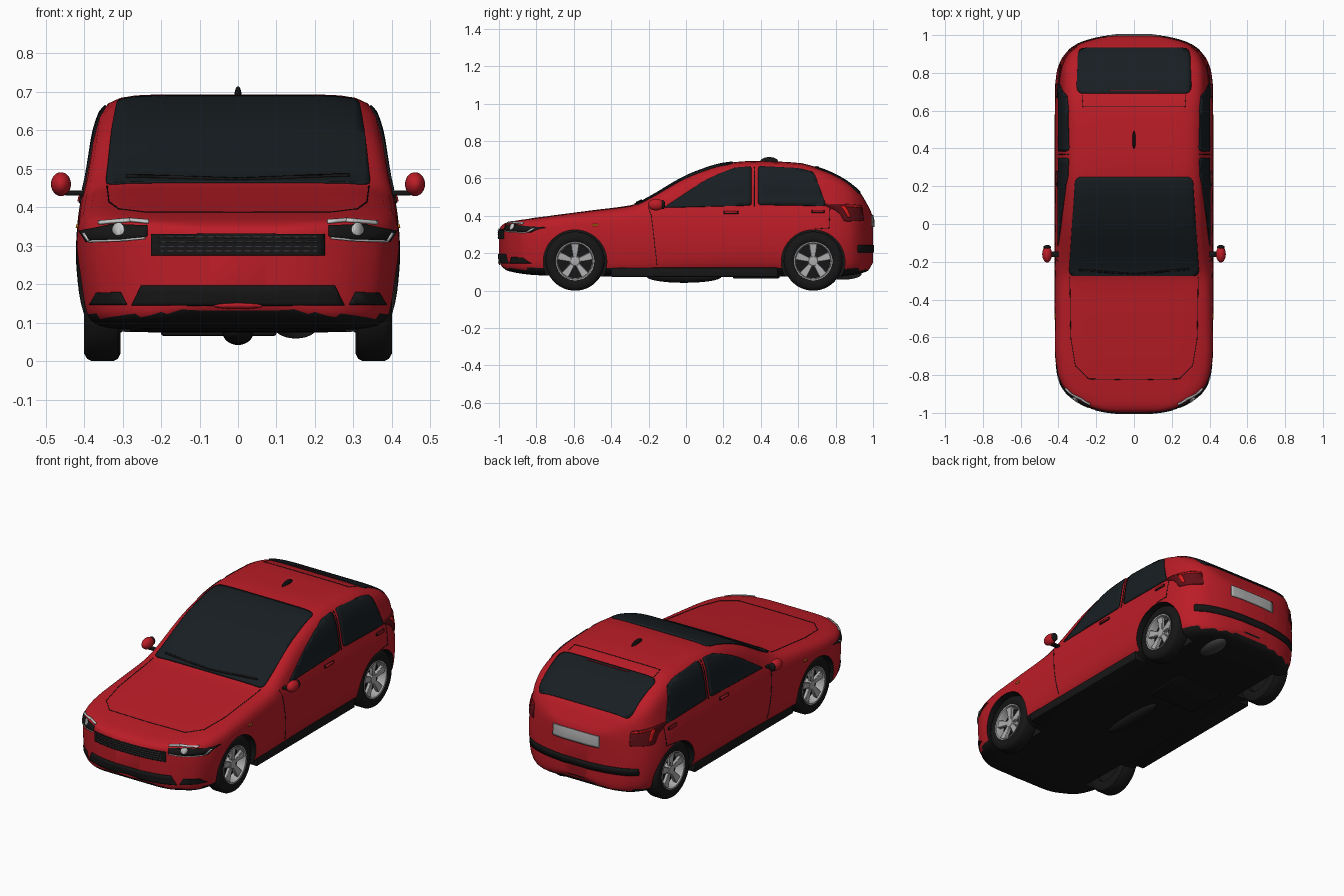
import bpy, bmesh
from math import sin, cos, pi, radians
from mathutils import Vector, Matrix
from mathutils.bvhtree import BVHTree

if "Cube" in bpy.data.objects:
    bpy.data.objects.remove(bpy.data.objects["Cube"])


def material(name, r, g, b):
    m = bpy.data.materials.new(name)
    m.diffuse_color = (r, g, b, 1)
    m.use_nodes = True
    m.node_tree.nodes["Principled BSDF"].inputs["Base Color"].default_value = m.diffuse_color
    return m


RED = material("red_paint", .5, .012, .02)
BLACK = material("black_trim", .008, .008, .008)
GLASS = material("dark_glass", .009, .013, .016)
SILVER = material("silver", .42, .42, .43)
WHITE = material("white_lamp", .8, .8, .8)
LAMP = material("dark_red_lamp", .12, .005, .008)
BRIGHT = material("bright_red_lamp", .7, .01, .01)
AMBER = material("amber", .8, .25, .01)
GREY = material("grey_metal", .05, .05, .052)


def finish(name, bm, mats, mirror=False, thick=0, angle=40):
    bmesh.ops.recalc_face_normals(bm, faces=bm.faces)
    me = bpy.data.meshes.new(name)
    bm.to_mesh(me)
    bm.free()
    ob = bpy.data.objects.new(name, me)
    bpy.context.collection.objects.link(ob)
    for m in mats:
        me.materials.append(m)
    if thick:
        s = ob.modifiers.new("thickness", 'SOLIDIFY')
        s.thickness, s.offset = thick, 0
    if mirror:
        ob.modifiers.new("mirror", 'MIRROR')
    smooth(ob, angle)
    return ob


def smooth(ob, angle=40):
    bpy.ops.object.select_all(action='DESELECT')
    ob.select_set(True)
    bpy.context.view_layer.objects.active = ob
    bpy.ops.object.shade_smooth_by_angle(angle=radians(angle))


def curve(*p):
    """Smooth monotone interpolation through points."""
    d = [(b[1] - a[1]) / (b[0] - a[0]) for a, b in zip(p, p[1:])]
    m = [d[0]] + [0 if a * b <= 0 else 2 * a * b / (a + b) for a, b in zip(d, d[1:])] + [d[-1]]

    def f(t):
        t = min(max(t, p[0][0]), p[-1][0])
        i = max(k for k in range(len(d)) if p[k][0] <= t)
        h = p[i + 1][0] - p[i][0]
        s = (t - p[i][0]) / h
        return (p[i][1] * (1 + 2 * s) * (1 - s) ** 2 + p[i + 1][1] * s * s * (3 - 2 * s)
                + h * (m[i] * s * (1 - s) ** 2 + m[i + 1] * s * s * (s - 1)))
    return f


# Body shell: rounded cross-sections lofted along y
plan = curve((-1, .08), (-.99, .16), (-.97, .235), (-.935, .305), (-.87, .375), (-.78, .408), (-.65, .42),
             (.7, .42), (.8, .41), (.88, .38), (.95, .3), (.985, .19), (1, .08))
top = curve((-1, .325), (-.985, .35), (-.95, .366), (-.8, .39), (-.5, .43), (-.3, .456), (-.26, .467),
            (-.2, .497), (0, .612), (.1, .652), (.2, .68), (.35, .693), (.5, .69), (.61, .682), (.72, .652),
            (.825, .605), (.93, .525), (.97, .46), (.99, .42), (1, .38))
bottom = curve((-1, .16), (-.985, .13), (-.95, .105), (-.8, .083), (-.5, .075), (.8, .075), (.9, .085),
               (.97, .105), (1, .15))
taper = curve((.07, .94), (.12, .96), (.2, .987), (.28, 1), (.36, .99), (.42, .97), (.46, .945),
              (.66, .87), (.7, .85))
N, S, POW = 16, 96, 9
square = [(1, -1 + 2 * i / N) for i in range(N)] + [(1 - 2 * i / N, 1) for i in range(N)]
square += [(-a, -b) for a, b in square]
bm = bmesh.new()
rings = []
for k in range(S + 1):
    y = sin(pi / 2 * (2 * k / S - 1))
    zt, zb = top(y), bottom(y)
    ring = []
    for a, b in square:
        r = (abs(a) ** POW + abs(b) ** POW) ** (-1 / POW)
        z = (zt + zb) / 2 + b * r * (zt - zb) / 2
        ring.append(bm.verts.new((a * r * plan(y) * taper(z), y, z)))
    rings.append(ring)
for r0, r1 in zip(rings, rings[1:]):
    for i in range(4 * N):
        j = (i + 1) % (4 * N)
        bm.faces.new((r0[i], r0[j], r1[j], r1[i]))
bm.faces.new(rings[0])
bm.faces.new(rings[-1])
bmesh.ops.recalc_face_normals(bm, faces=bm.faces)
for f in bm.faces:
    f.material_index = int(f.normal.z < -.5)
BODY = BVHTree.FromBMesh(bm)
body = finish("body", bm, [RED, BLACK])

# Wheel arches cut out of the body
WHEEL_Y = (-.593, .68)
bm = bmesh.new()
for y in WHEEL_Y:
    for x in (-.38, .38):
        bmesh.ops.create_cone(bm, cap_ends=True, segments=48, radius1=.17, radius2=.17, depth=.2,
                              matrix=Matrix.Translation((x, y, .155)) @ Matrix.Rotation(pi / 2, 4, 'Y'))
for f in bm.faces:
    f.material_index = 1
cutter = finish("arch_cutter", bm, [RED, BLACK])
cutter.hide_render = True
mod = body.modifiers.new("arches", 'BOOLEAN')
mod.operation, mod.solver, mod.object = 'DIFFERENCE', 'EXACT', cutter
bpy.context.view_layer.objects.active = body
bpy.ops.object.modifier_apply(modifier="arches")
bpy.data.objects.remove(cutter)
smooth(body)

# Panels laid onto the body: view letter -> (axis, sign)
VIEW = {'side': (0, 1), 'front': (1, -1), 'back': (1, 1), 'top': (2, 1)}


def rounded(pts, r):
    out = []
    for i, p in enumerate(pts):
        p, a, b = Vector(p), Vector(pts[i - 1]), Vector(pts[(i + 1) % len(pts)])
        a = p + (a - p).normalized() * min(r, (a - p).length * .45)
        b = p + (b - p).normalized() * min(r, (b - p).length * .45)
        out += [a.lerp(p, t).lerp(p.lerp(b, t), t) for t in (0, .25, .5, .75, 1)]
    return out


def panel(name, view, polys, mat, mirror=False, lift=.002, r=0):
    axis, sign = VIEW[view]
    bm = bmesh.new()
    for poly in polys:
        vs = []
        for p in (rounded(poly, r) if r else poly):
            co = list(p)
            co.insert(axis, 2 * sign)
            vs.append(bm.verts.new(co))
        bm.faces.new(vs)
    for ax in {0, 1, 2} - {axis}:
        for k in range(-39, 40):
            no = Vector((0, 0, 0))
            no[ax] = 1
            bmesh.ops.bisect_plane(bm, geom=bm.verts[:] + bm.edges[:] + bm.faces[:],
                                   plane_co=no * (k * .025 + .003), plane_no=no)
    ray = Vector((0, 0, 0))
    ray[axis] = -sign
    for v in bm.verts:
        hit, no, _, _ = BODY.ray_cast(v.co, ray)
        if hit is None:
            hit, no, _, _ = BODY.find_nearest(v.co + ray * 1.3)
        v.co = hit + no * lift
    return finish(name, bm, [mat], mirror, thick=.006)


def line(name, view, pts, mat, width=.004, mirror=False, lift=0):
    quads = []
    for a, b in zip(pts, pts[1:]):
        a, b = Vector(a), Vector(b)
        n = (b - a).orthogonal().normalized() * width / 2
        quads.append([a + n, b + n, b - n, a - n])
    return panel(name, view, quads, mat, mirror, lift)


def rect(x0, x1, z0, z1):
    return [(x0, z0), (x1, z0), (x1, z1), (x0, z1)]


def disc(x, z, r):
    return [(x + r * cos(k * pi / 10), z + r * sin(k * pi / 10)) for k in range(20)]


# Glass
panel("windscreen", 'top', [[(-.345, -.275), (.345, -.275), (.31, .25), (-.31, .25)]], GLASS, r=.035)
panel("rear_window", 'top', [[(-.305, .69), (.305, .69), (.295, .93), (-.295, .93)]], GLASS, r=.04)
panel("front_side_window", 'side', [[(-.12, .443), (.35, .455), (.35, .662), (.26, .655), (.17, .622), (.07, .57)]],
      GLASS, True, r=.015)
panel("rear_side_window", 'side', [[(.385, .458), (.75, .452), (.685, .63), (.61, .652), (.385, .664)]],
      GLASS, True, r=.02)
# Front: lamps and grilles
panel("headlamp", 'front', [[(.235, .352), (.33, .354), (.41, .338), (.392, .31), (.3, .312), (.235, .325)]], BLACK, True)
line("headlamp_upper_strip", 'front', [(.232, .36), (.28, .364), (.36, .358)], WHITE, .006, True, .004)
line("headlamp_lower_strip", 'front', [(.24, .32), (.3, .314), (.383, .311), (.398, .332)], WHITE, .005, True, .004)
panel("headlamp_lens", 'front', [disc(.308, .341, .015)], WHITE, True, .005)
panel("grille", 'front', [rect(-.225, .225, .275, .33)], BLACK)
for k in range(4):
    line("grille_bar", 'front', [(-.205, .286 + k * .012), (.205, .286 + k * .012)], GREY, .003, lift=.004)
panel("lower_grille", 'front', [[(-.275, .145), (.275, .145), (.25, .197), (-.25, .197)]], BLACK)
panel("lower_lip", 'front', [[(x * 4.5, .146 + (z - .146) * .5) for x, z in disc(0, .146, .014)]], RED, lift=.005)
panel("fog_lamp_recess", 'front', [[(.288, .147), (.383, .147), (.365, .178), (.305, .18)]], BLACK, True)
# Rear: lamps, plate and bumper strip
panel("tail_lamp", 'back', [[(.3, .375), (.392, .37), (.397, .465), (.305, .455)]], LAMP, True, r=.01)
line("tail_lamp_strip", 'back', [(.31, .447), (.38, .452), (.378, .39)], BRIGHT, .008, True, .004)
panel("number_plate", 'back', [rect(-.145, .145, .34, .405)], SILVER, lift=.004)
panel("rear_bumper_strip", 'back', [[(-.345, .205), (.345, .205), (.345, .245), (-.345, .245)]], BLACK, r=.01)
# Panel gaps, handles and small lamps
line("bonnet_gap", 'top', [(.34, -.28), (.335, -.6), (.31, -.75), (.24, -.82), (0, -.825)], BLACK, .003, True, -.0015)
line("hatch_gap", 'top', [(0, .62), (.27, .62), (.275, .68)], BLACK, .003, True, -.0015)
line("brake_lamp", 'top', [(-.13, .705), (.13, .705)], LAMP, .006, lift=.005)
line("door_gap", 'side', [(-.2, .44), (-.185, .4), (-.155, .14)], BLACK, .003, True, -.0015)
line("door_pillar_gap", 'side', [(.367, .66), (.367, .45)], BLACK, .006, True, -.0015)
line("fuel_flap", 'side', [(.77, .44), (.765, .335), (.69, .33)], BLACK, .003, True, -.0015)
panel("door_handle", 'side', [rect(.2, .28, .41, .425), rect(.67, .74, .415, .43)], BLACK, True, .002)
panel("door_handle_grip", 'side', [rect(.205, .275, .414, .424), rect(.675, .735, .419, .429)], RED, True, .006)
panel("side_indicator", 'side', [rect(-.5, -.47, .346, .355)], AMBER, True)
line("wiper", 'top', [(-.29, -.24), (0, -.262), (.29, -.235)], BLACK, .008, lift=.007)


def box(name, lo, hi, mat, mirror=False, bevel=.006):
    bm = bmesh.new()
    lo, hi = Vector(lo), Vector(hi)
    bmesh.ops.create_cube(bm, size=1, matrix=Matrix.Translation((lo + hi) / 2) @ Matrix.Diagonal((*(hi - lo), 1)))
    bmesh.ops.bevel(bm, geom=bm.edges[:], offset=bevel, segments=2, affect='EDGES', profile=.5)
    return finish(name, bm, [mat], mirror)


def blob(name, loc, size, mat, mirror=False):
    bm = bmesh.new()
    bmesh.ops.create_uvsphere(bm, u_segments=24, v_segments=14, radius=1,
                              matrix=Matrix.Translation(loc) @ Matrix.Diagonal((*size, 1)))
    return finish(name, bm, [mat], mirror)


# Mirrors, aerial, sills and underside
blob("mirror_housing", (.46, -.16, .46), (.026, .044, .031), RED, True)
blob("mirror_glass", (.46, -.123, .46), (.02, .012, .024), BLACK, True)
box("mirror_arm", (.38, -.175, .431), (.452, -.145, .443), BLACK, True, .004)
blob("roof_aerial", (0, .445, .692), (.009, .047, .022), BLACK)
box("sill", (.3, -.4, .074), (.4, .49, .124), BLACK, True)
blob("silencer", (.15, .84, .092), (.058, .1, .033), GREY)
blob("exhaust_pipe", (0, -.01, .075), (.04, .2, .033), BLACK)
box("fuel_tank", (-.2, .25, .066), (.1, .5, .09), BLACK)


# Wheels: lathed tyre and rim with five spokes
def lathe(name, y, profile, mat, segs=48):
    bm = bmesh.new()
    vs = [bm.verts.new((x, y, .158 + r)) for x, r in profile]
    es = [bm.edges.new(e) for e in zip(vs, vs[1:])]
    bmesh.ops.spin(bm, geom=vs + es, cent=(0, y, .158), axis=(1, 0, 0), angle=2 * pi, steps=segs)
    bmesh.ops.remove_doubles(bm, verts=bm.verts, dist=.0005)
    return finish(name, bm, [mat], True, angle=35)


for tag, y in zip(("front", "rear"), WHEEL_Y):
    lathe(tag + "_tyre", y, [(.345, 0), (.345, .095), (.392, .1), (.4, .112), (.4, .138), (.392, .152), (.38, .158),
                             (.325, .158), (.312, .152), (.305, .138), (.307, .1), (.325, .095), (.325, 0)], BLACK)
    lathe(tag + "_rim", y, [(.35, .09), (.385, .092), (.397, .097), (.398, .103), (.39, .105), (.35, .1),
                            (.35, .09)], SILVER)
    lathe(tag + "_hub", y, [(.35, .03), (.378, .03), (.386, .024), (.388, .012), (.388, 0)], SILVER, 24)
    bm = bmesh.new()
    for k in range(5):
        place = Matrix.Translation((.374, y, .158)) @ Matrix.Rotation(k * 2 * pi / 5, 4, 'X')
        new = bmesh.ops.create_cube(bm, size=1)["verts"]
        for v in new:
            outer = v.co.z > 0
            v.co = place @ Vector((v.co.x * .02 + outer * .006, v.co.y * (.046 if outer else .024),
                                   .095 if outer else .02))
    bmesh.ops.bevel(bm, geom=bm.edges[:], offset=.003, segments=1, affect='EDGES')
    finish(tag + "_spokes", bm, [SILVER], True)
